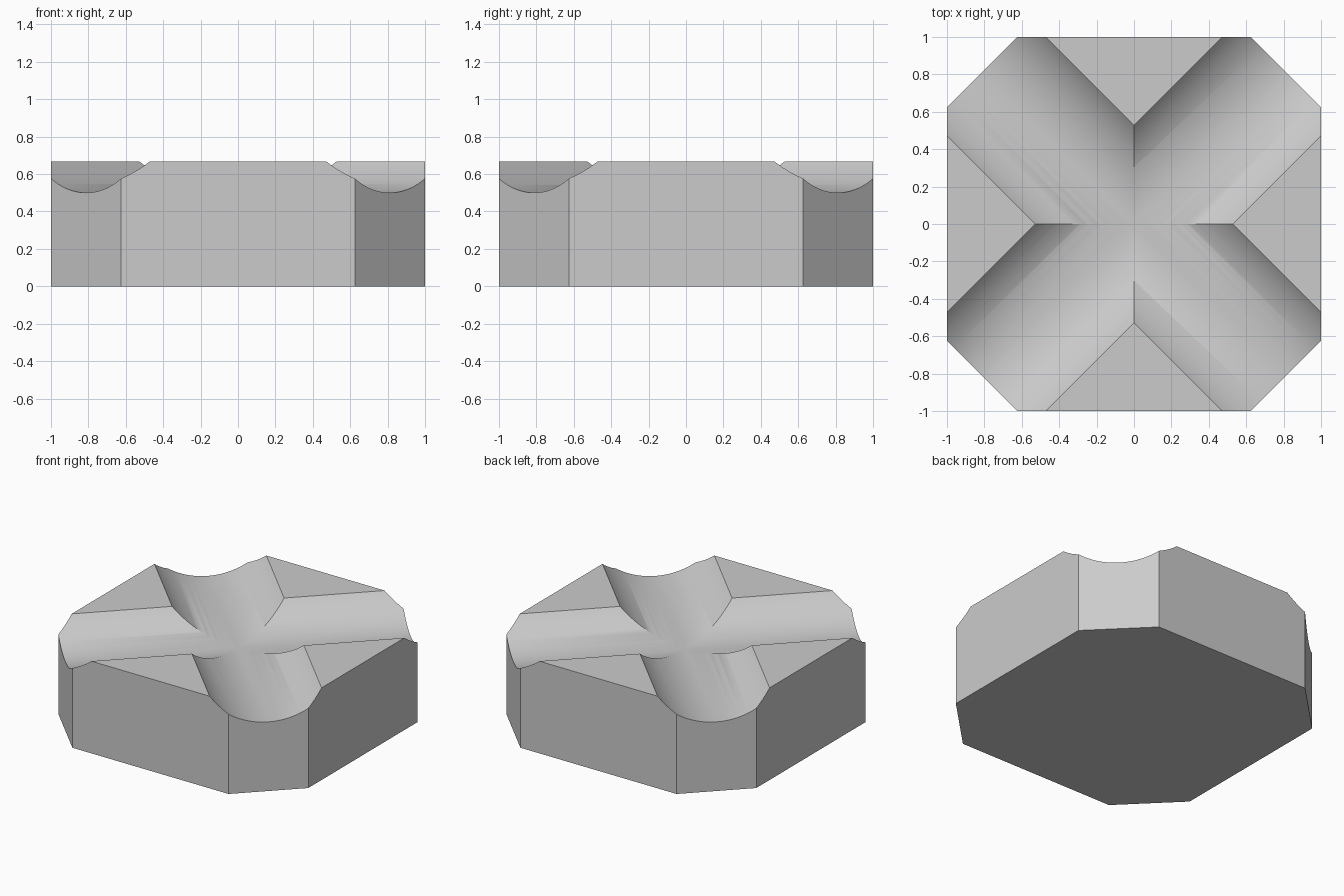
import bpy
import bmesh
from math import radians, sqrt
from mathutils import Matrix

HEIGHT = 2 / 3
FLAT = 0.625          # half length of the long sides
GROOVE_RADIUS = 0.5
GROOVE_AXIS_Z = 1.0

default = bpy.data.objects.get("Cube")
if default:
    bpy.data.objects.remove(default, do_unlink=True)

grey = bpy.data.materials.new("light_grey")
grey.use_nodes = True
color = (0.6, 0.6, 0.6, 1)
grey.diffuse_color = color
grey.node_tree.nodes["Principled BSDF"].inputs["Base Color"].default_value = color


def add_object(name, bm):
    bmesh.ops.recalc_face_normals(bm, faces=bm.faces)
    mesh = bpy.data.meshes.new(name)
    bm.to_mesh(mesh)
    bm.free()
    mesh.materials.append(grey)
    obj = bpy.data.objects.new(name, mesh)
    bpy.context.collection.objects.link(obj)
    return obj


# Block: a square with cut corners, extruded upwards
bm = bmesh.new()
outline = []
for turn in range(4):
    spin = Matrix.Rotation(radians(90 * turn), 3, 'Z')
    for x in (-FLAT, FLAT):
        outline.append(bm.verts.new(spin @ Matrix.Diagonal((1, 1, 0)) @ Matrix.Translation((x, -1, 0)).to_translation()))
base = bm.faces.new(outline)
top = bmesh.ops.extrude_face_region(bm, geom=[base])["geom"]
bmesh.ops.translate(bm, verts=[v for v in top if isinstance(v, bmesh.types.BMVert)],
                    vec=(0, 0, HEIGHT))
if not any(f.normal.z < 0 and f.calc_center_median().z < 0.01 for f in bm.faces):
    bm.normal_update()
block = add_object("grooved_block", bm)
bpy.context.view_layer.objects.active = block
block.select_set(True)

# Grooves: round cutters lying along both diagonals
for name, angle in (("groove_cutter_a", 45), ("groove_cutter_b", -45)):
    bm = bmesh.new()
    bmesh.ops.create_cone(bm, cap_ends=True, segments=128, depth=4,
                          radius1=GROOVE_RADIUS, radius2=GROOVE_RADIUS)
    lay = (Matrix.Translation((0, 0, GROOVE_AXIS_Z))
           @ Matrix.Rotation(radians(angle), 4, 'Z')
           @ Matrix.Rotation(radians(90), 4, 'Y'))
    bmesh.ops.transform(bm, matrix=lay, verts=bm.verts)
    cutter = add_object(name, bm)
    cutter.hide_render = True
    cut = block.modifiers.new(name, 'BOOLEAN')
    cut.operation = 'DIFFERENCE'
    cut.solver = 'EXACT'
    cut.object = cutter
    bpy.ops.object.modifier_apply(modifier=cut.name)
    bpy.data.objects.remove(cutter, do_unlink=True)

# Smooth grooves, crisp rims
bpy.ops.object.shade_smooth_by_angle(angle=radians(35))
